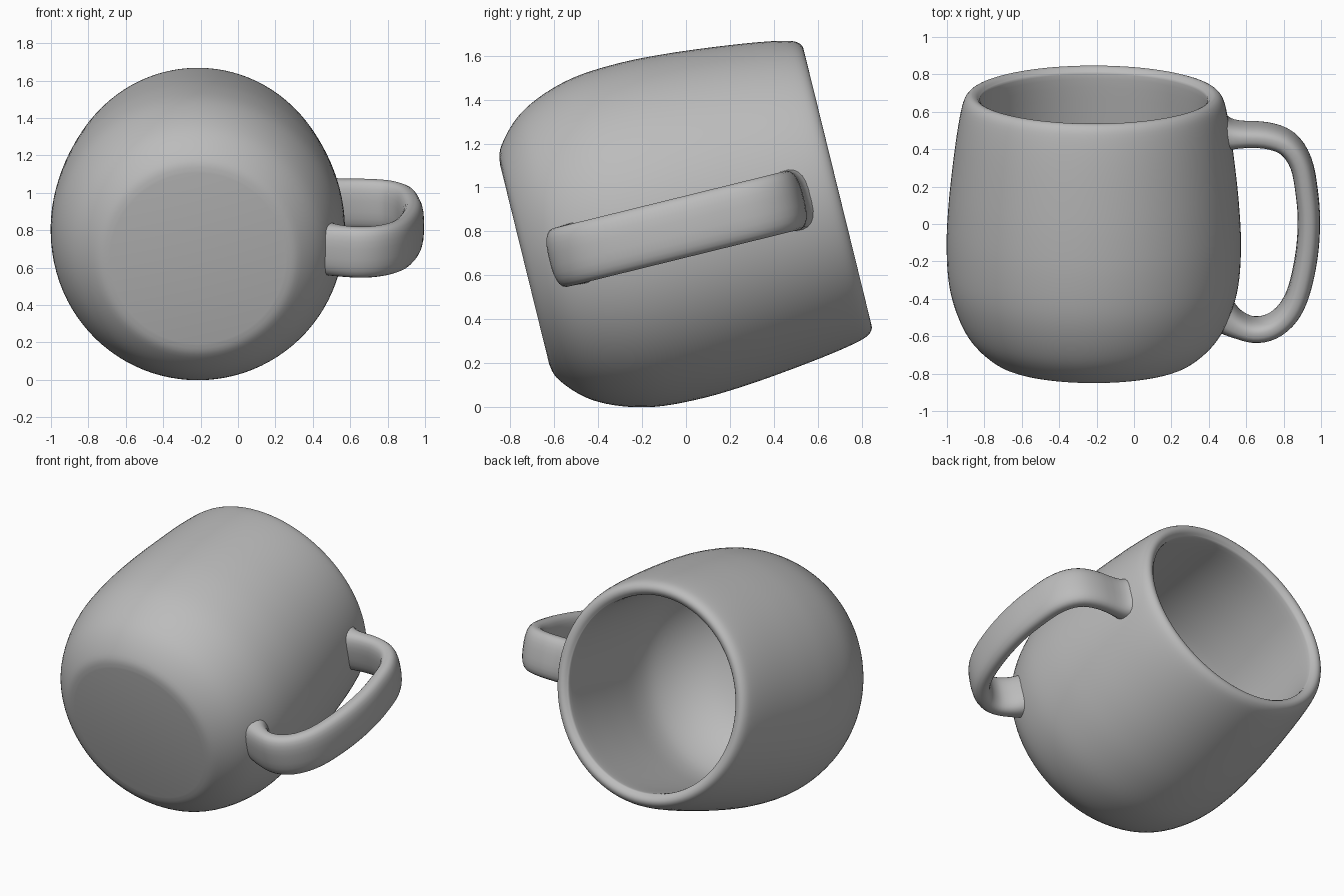
import bpy, bmesh, math
from mathutils import Vector

if "Cube" in bpy.data.objects:
    bpy.data.objects.remove(bpy.data.objects["Cube"])

TILT = math.radians(13.83)
AXIS = Vector((0, math.cos(TILT), math.sin(TILT)))    # from base to rim
UP = Vector((0, -math.sin(TILT), math.cos(TILT)))     # across the mug
SIDE = Vector((1, 0, 0))
CENTRE = Vector((-0.215, 0, -0.008)) + UP * 0.815

clay = bpy.data.materials.new("grey clay")
clay.diffuse_color = (0.5, 0.5, 0.5, 1)
clay.use_nodes = True
clay.node_tree.nodes["Principled BSDF"].inputs["Base Color"].default_value = clay.diffuse_color


def smooth_path(pts, steps):
    """Catmull-Rom samples through the points."""
    pts = [Vector(p) for p in pts]
    ext = [pts[0]] + pts + [pts[-1]]
    out = []
    for a, b, c, d in zip(ext, ext[1:], ext[2:], ext[3:]):
        for i in range(steps):
            t = i / steps
            out.append(0.5 * (2 * b + (c - a) * t + (2 * a - 5 * b + 4 * c - d) * t * t
                              + (3 * b - a - 3 * c + d) * t ** 3))
    return out + [pts[-1]]


def loft(name, rings):
    """Skin a list of closed rings and cap both ends."""
    bm = bmesh.new()
    loops = [[bm.verts.new(p) for p in ring] for ring in rings]
    n = len(loops[0])
    for lo, hi in zip(loops, loops[1:]):
        for i in range(n):
            j = (i + 1) % n
            bm.faces.new((lo[i], lo[j], hi[j], hi[i]))
    bm.faces.new(loops[0][::-1])
    bm.faces.new(loops[-1])
    bmesh.ops.recalc_face_normals(bm, faces=bm.faces)
    mesh = bpy.data.meshes.new(name)
    bm.to_mesh(mesh)
    bm.free()
    mesh.materials.append(clay)
    obj = bpy.data.objects.new(name, mesh)
    bpy.context.collection.objects.link(obj)
    bpy.ops.object.select_all(action='DESELECT')
    obj.select_set(True)
    bpy.context.view_layer.objects.active = obj
    bpy.ops.object.shade_smooth_by_angle(angle=math.radians(40))
    return obj


# Mug body: (distance along axis, radius), outside, over the lip, then inside
outer = [(-0.557, 0.47), (-0.54, 0.535), (-0.47, 0.622), (-0.38, 0.69), (-0.25, 0.745),
         (-0.1, 0.778), (0.1, 0.787), (0.3, 0.777), (0.5, 0.757), (0.7, 0.731),
         (0.84, 0.705), (0.895, 0.682), (0.912, 0.65)]
inner = [(0.895, 0.618), (0.85, 0.608), (0.6, 0.63), (0.3, 0.655), (0.06, 0.665),
         (-0.1, 0.635), (-0.25, 0.545), (-0.36, 0.41), (-0.42, 0.23), (-0.435, 0.04)]
SEG = 96
body_rings = []
for s, r in smooth_path(outer + inner, 4):
    body_rings.append([CENTRE + AXIS * s
                       + (SIDE * math.cos(a) + UP * math.sin(a)) * r
                       for a in (math.tau * k / SEG for k in range(SEG))])
loft("mug_body", body_rings)

# Handle: (x, distance along axis) centre line swept with a rounded strap section
line = smooth_path([(0.468, 0.70), (0.53, 0.69), (0.70, 0.685), (0.82, 0.64), (0.893, 0.53),
                    (0.925, 0.36), (0.935, 0.2), (0.922, 0.02), (0.882, -0.17), (0.825, -0.29),
                    (0.74, -0.365), (0.64, -0.385), (0.54, -0.35), (0.455, -0.29)], 4)


def rounded(v):
    return math.copysign(abs(v) ** 0.75, v)


handle_rings = []
last = len(line) - 1
for i, p in enumerate(line):
    tan = (line[min(i + 1, last)] - line[max(i - 1, 0)]).normalized()
    normal = SIDE * -tan.y + AXIS * tan.x
    mid = SIDE * p.x + AXIS * p.y + UP * 0.798
    flare = max(0, min(1, 1 - (p.x - 0.45) / 0.17)) ** 2     # widen where it meets the wall
    thick, wide = 0.06 + 0.04 * flare, 0.138 + 0.006 * flare
    handle_rings.append([mid + normal * thick * rounded(math.cos(a))
                         + UP * wide * rounded(math.sin(a))
                         for a in (math.tau * (k + 0.5) / 24 for k in range(24))])
loft("handle", handle_rings)
